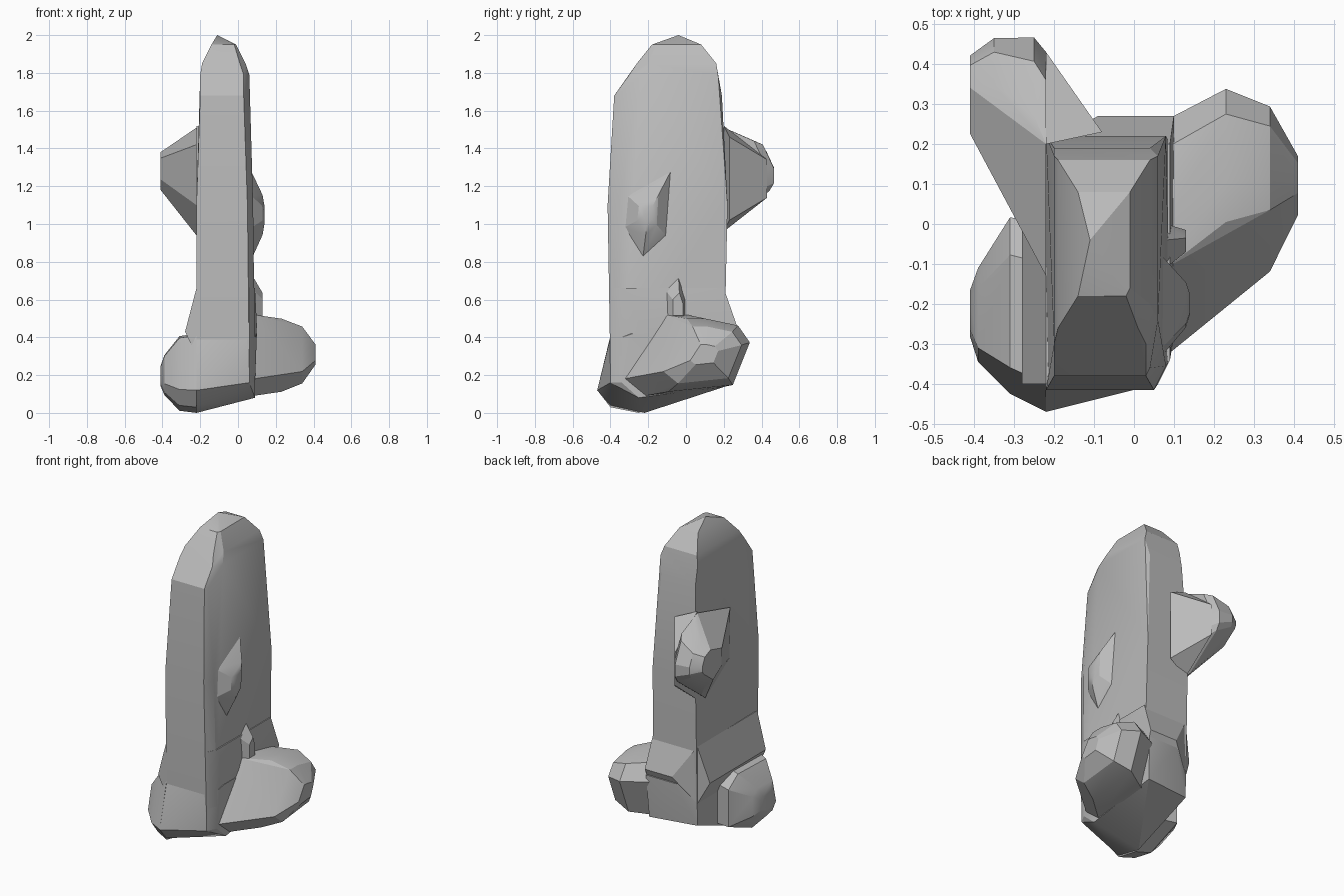
import bpy, bmesh, math

if "Cube" in bpy.data.objects:
    bpy.data.objects.remove(bpy.data.objects["Cube"], do_unlink=True)

stone = bpy.data.materials.new("grey_stone")
stone.use_nodes = True
grey = (0.5, 0.5, 0.5, 1)
stone.diffuse_color = grey
stone.node_tree.nodes["Principled BSDF"].inputs["Base Color"].default_value = grey


def hull(name, points):
    """Chiselled block: the convex hull of its corner points."""
    bm = bmesh.new()
    for point in points:
        bm.verts.new(point)
    result = bmesh.ops.convex_hull(bm, input=bm.verts[:])
    spare = {item for item in result["geom_interior"] + result["geom_unused"]
             if isinstance(item, bmesh.types.BMVert)}
    bmesh.ops.delete(bm, geom=list(spare), context='VERTS')
    bmesh.ops.dissolve_limit(bm, angle_limit=math.radians(2),
                             verts=bm.verts[:], edges=bm.edges[:])
    bmesh.ops.recalc_face_normals(bm, faces=bm.faces[:])
    mesh = bpy.data.meshes.new(name)
    bm.to_mesh(mesh)
    bm.free()
    mesh.materials.append(stone)
    ob = bpy.data.objects.new(name, mesh)
    bpy.context.collection.objects.link(ob)
    bpy.ops.object.select_all(action='DESELECT')
    ob.select_set(True)
    bpy.context.view_layer.objects.active = ob
    bpy.ops.object.shade_smooth_by_angle(angle=math.radians(22))


def level(z, right, left, front, back, cut=.03):
    """Horizontal section: a rectangle with its front left corner cut off."""
    return [(right, front, z), (right, back, z), (left, back, z),
            (left - cut, front, z), (left, front + 2 * cut, z)]


def tapered_rock(name, profile, tip, sections):
    """Side profile (y, z) that shrinks towards a tip as it leaves the slab.
    Each section gives x, the scale, and a shift towards the back."""
    tip_y, tip_z = tip
    hull(name, [(x,
                 tip_y + (y - tip_y) * scale + shift,
                 tip_z + (z - tip_z) * scale)
                for x, scale, shift in sections
                for y, z in profile])


RIGHT, LEFT = -.22, .09      # side faces of the slab
FRONT, BACK = -.4, .2        # front and rear faces of the slab

# Tall standing slab with a faceted crown
hull("standing_slab",
     level(.2, RIGHT, LEFT, FRONT, BACK)
     + level(1.1, RIGHT, LEFT - .01, FRONT - .015, BACK + .02)
     + level(1.68, RIGHT + .02, LEFT - .05, FRONT + .02, BACK - .01, .01)
     + level(1.79, RIGHT + .02, LEFT - .03, -.3, .17)
     + level(1.85, RIGHT + .03, LEFT - .05, -.26, .16)
     + level(1.95, -.14, -.01, -.18, .08, .01)
     + [(-.11, -.04, 2)])

# Flared collar around the foot of the slab
hull("collar",
     level(.66, RIGHT, LEFT, FRONT, BACK)
     + level(.43, RIGHT - .06, LEFT, FRONT, BACK - .04)
     + level(.46, RIGHT + .13, LEFT + .01, FRONT + .1, BACK + .07)
     + level(.3, RIGHT, LEFT, FRONT, BACK))

# Sloping base block
hull("base_block",
     level(.4, RIGHT, LEFT, FRONT, BACK)
     + level(.42, -.1, LEFT + .01, FRONT + .06, BACK + .06)
     + level(.16, RIGHT, LEFT, FRONT, BACK)
     + [(RIGHT, -.47, .12), (RIGHT, FRONT, .04), (RIGHT, -.22, 0),
        (LEFT, -.25, .08), (LEFT, BACK + .04, .15)])

# Low boulder on the front right corner
tapered_rock("front_boulder",
             [(FRONT, .41), (-.1, .42), (0, .35), (0, .1),
              (-.25, 0), (FRONT, .03), (-.47, .12)],
             (-.22, .19),
             [(RIGHT, 1, 0), (-.31, .94, .03), (-.39, .5, 0), (-.41, .25, 0)])

# Broad boulder on the left side, leaning back
tapered_rock("side_boulder",
             [(-.33, .18), (-.11, .52), (0, .52), (.19, .48),
              (.26, .38), (.16, .13), (-.22, .09)],
             (.14, .31),
             [(LEFT - .01, 1, 0), (.23, .9, .09), (.34, .7, .07), (.41, .25, 0)])

# Jutting boulder high on the rear right corner
tapered_rock("upper_boulder",
             [(-.13, 1.42), (-.12, 1.1), (.12, .94), (.4, 1.15),
              (.43, 1.2), (.43, 1.29), (.36, 1.44), (.2, 1.51)],
             (.34, 1.31),
             [(RIGHT, 1, 0), (-.25, .85, .05), (-.35, .5, .08), (-.41, .35, .05)])

# Splinter wedged between that boulder and the rear face
hull("rear_splinter",
     [(x, y, 1.24 + side * half)
      for x, y, half in [(-.08, .23, .22), (RIGHT, BACK, .28), (RIGHT, .43, .1)]
      for side in (-1, 1)])

# Shards on the left face
tapered_rock("large_shard",
             [(-.08, 1.28), (-.1, .93), (-.23, .81), (-.33, .98), (-.31, 1.15)],
             (-.2, 1.05),
             [(LEFT - .02, 1, 0), (.13, .45, 0), (.14, .2, 0)])
tapered_rock("small_shard",
             [(-.04, .72), (-.11, .65), (-.11, .48), (0, .48), (0, .6)],
             (-.03, .55),
             [(LEFT - .01, 1, 0), (.13, .5, 0)])
